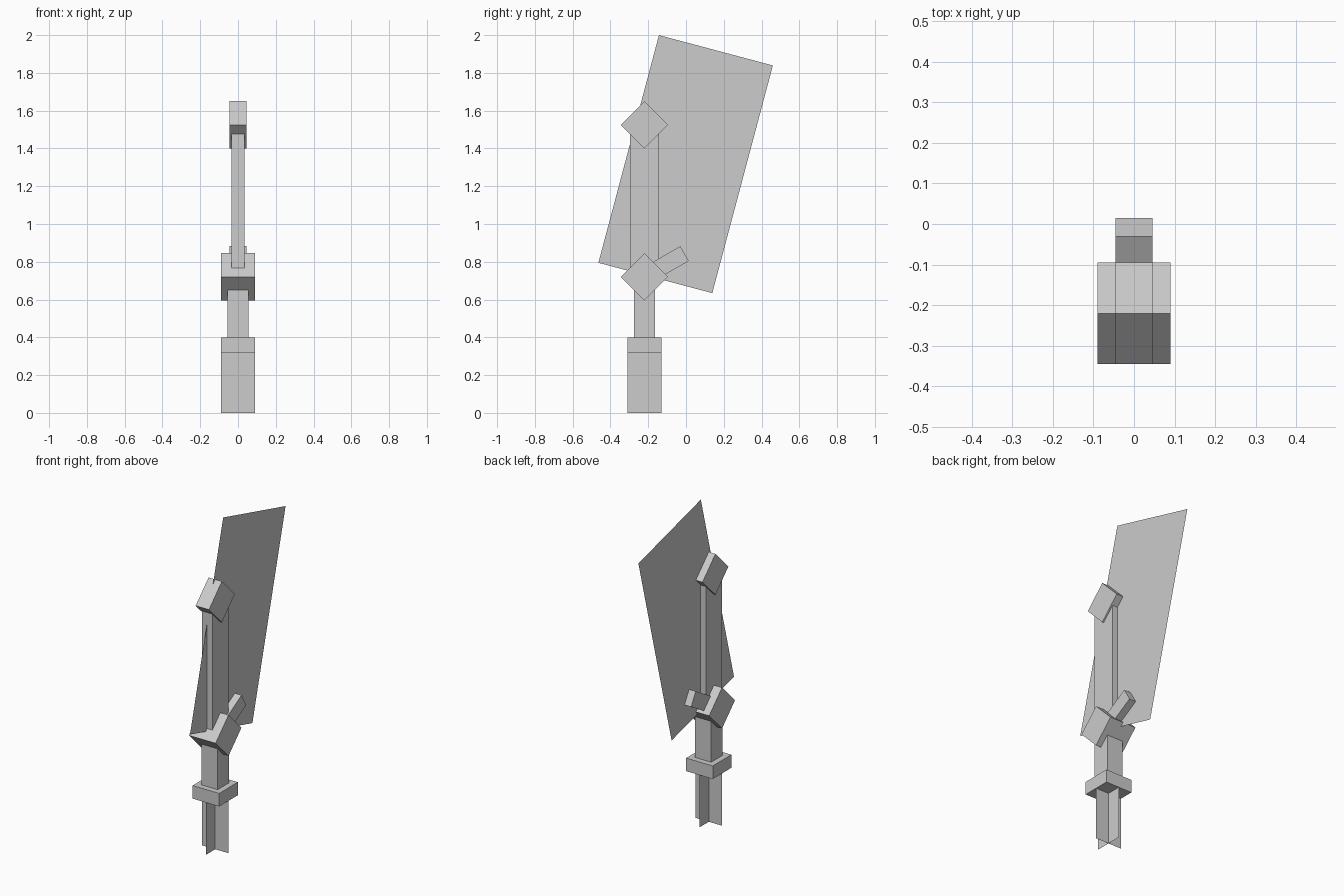
import bpy
from math import radians, pi

cube = bpy.data.objects.get("Cube")
if cube:
    bpy.data.objects.remove(cube)

# One plain material
GREY = (0.604, 0.604, 0.604, 1)
mat = bpy.data.materials.new("plain grey")
mat.use_nodes = True
mat.diffuse_color = GREY
mat.node_tree.nodes["Principled BSDF"].inputs["Base Color"].default_value = GREY

AXIS = -0.22  # y of the handle's centre line


def finish(name, dims):
    obj = bpy.context.object
    obj.name = name
    obj.scale = dims
    obj.data.materials.append(mat)
    return obj


def box(name, y, z, dims, tilt=0):
    """Box centred on x = 0, tilted about the x axis in degrees."""
    bpy.ops.mesh.primitive_cube_add(size=1, location=(0, y, z), rotation=(radians(tilt), 0, 0))
    return finish(name, dims)


def sheet(name, y, z, width, height, tilt=0, turn=pi / 2):
    """Thin upright sheet; turn 0 faces the front, a quarter turn faces the side."""
    bpy.ops.mesh.primitive_plane_add(size=1, location=(0, y, z))
    obj = finish(name, (1, 1, 1))
    for v in obj.data.vertices:
        v.co = (v.co.x * width, 0, v.co.y * height) if turn == 0 else (0, v.co.x * width, v.co.y * height)
    obj.rotation_euler = (radians(tilt), 0, 0)
    return obj


# Broad blade leaning back
sheet("blade", -0.002, 1.317, 0.624, 1.247, tilt=-14.9)

# Spine bar between the two diamond blocks
box("spine_bar", AXIS, 1.12, (0.07, 0.155, 0.81))
box("upper_diamond", AXIS, 1.525, (0.09, 0.177, 0.177), tilt=45)
box("lower_diamond", AXIS, 0.72, (0.18, 0.177, 0.177), tilt=45)
box("trigger_tab", -0.09, 0.796, (0.09, 0.19, 0.09), tilt=30)

# Neck and collar
box("neck", AXIS, 0.55, (0.11, 0.11, 0.34))
box("collar", AXIS, 0.36, (0.18, 0.18, 0.08))

# Crossed sheets forming the grip
sheet("grip_front_sheet", AXIS, 0.16, 0.18, 0.32, turn=0)
sheet("grip_side_sheet", AXIS, 0.16, 0.18, 0.32)
